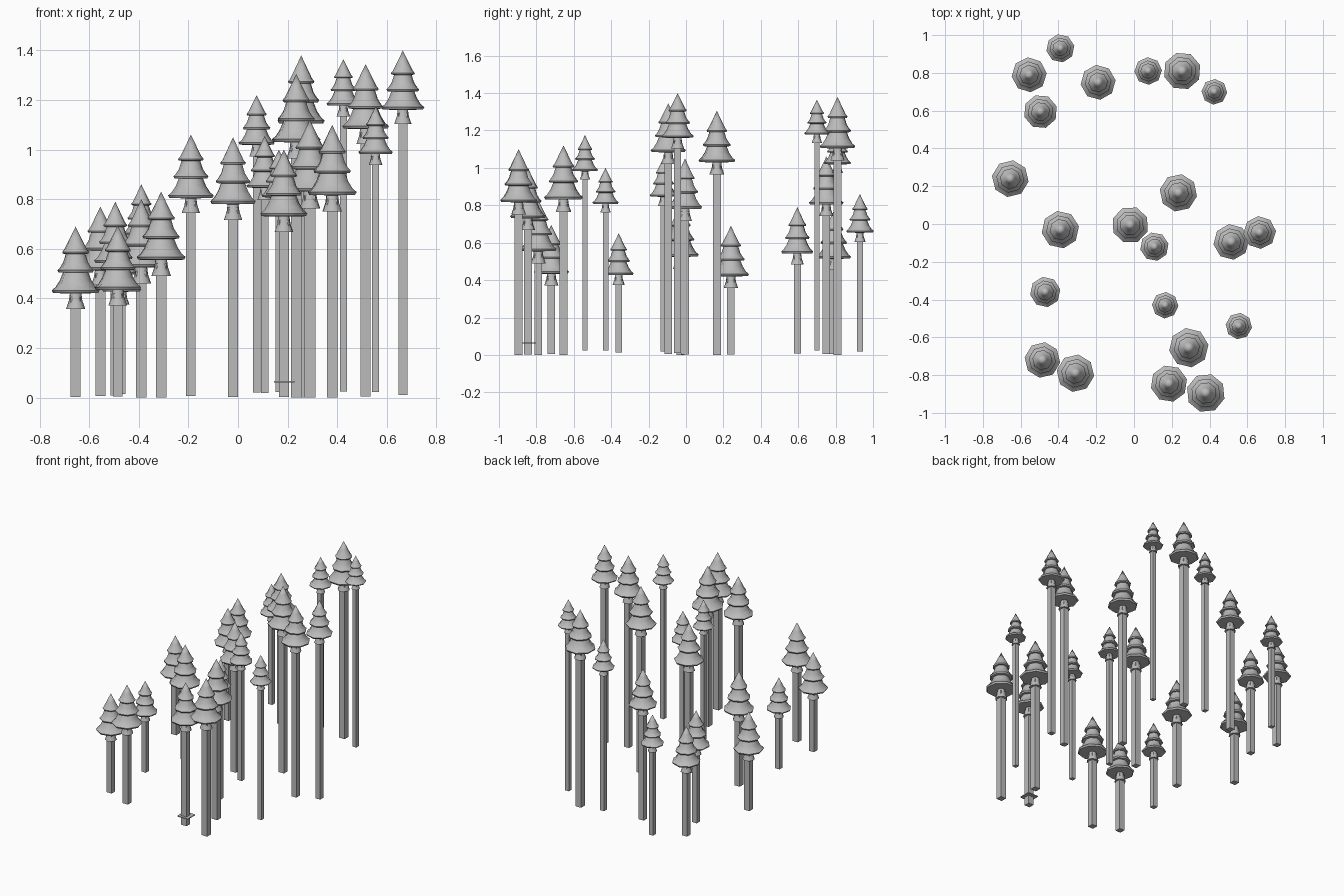
import bpy, bmesh, math, random

random.seed(4)
SIDES = 8

gray = bpy.data.materials.new("plain gray")
gray.diffuse_color = (0.5, 0.5, 0.5, 1)

# foliage profile: (radius, depth below tip), in units of the crown radius
CROWN = [(0, 0), (0.27, 0.55), (0.46, 0.93), (0.56, 1.05), (0.53, 1.12), (0.41, 1.13),
         (0.52, 1.48), (0.66, 1.70), (0.76, 1.80), (0.72, 1.89), (0.53, 1.90),
         (0.66, 2.22), (0.84, 2.50), (1.0, 2.63), (0.94, 2.74), (0.24, 2.76),
         (0.28, 3.05), (0.40, 3.40), (0, 3.40)]

# trees: x, y, crown radius, tip height
TREES = [(-0.39, 0.93, 0.075, 0.86), (-0.555, 0.79, 0.093, 0.77), (-0.495, 0.595, 0.09, 0.79),
         (-0.19, 0.75, 0.093, 1.06), (0.075, 0.81, 0.073, 1.22), (0.255, 0.81, 0.10, 1.38),
         (0.425, 0.70, 0.068, 1.365), (-0.655, 0.24, 0.098, 0.69), (0.235, 0.165, 0.10, 1.305),
         (-0.39, -0.03, 0.10, 0.80), (-0.02, -0.005, 0.098, 1.05), (0.108, -0.12, 0.076, 1.055),
         (0.515, -0.095, 0.095, 1.345), (0.665, -0.045, 0.087, 1.40), (-0.47, -0.36, 0.081, 0.65),
         (0.165, -0.43, 0.07, 1.00), (0.555, -0.54, 0.07, 1.175), (-0.485, -0.72, 0.095, 0.695),
         (-0.31, -0.79, 0.10, 0.83), (0.29, -0.655, 0.105, 1.12), (0.185, -0.845, 0.098, 1.00),
         (0.38, -0.895, 0.103, 1.10)]


def finish(name, bm, loc):
    mesh = bpy.data.meshes.new(name)
    bmesh.ops.recalc_face_normals(bm, faces=bm.faces)
    bm.to_mesh(mesh)
    bm.free()
    mesh.materials.append(gray)
    obj = bpy.data.objects.new(name, mesh)
    obj.location = loc
    bpy.context.collection.objects.link(obj)
    return obj


def box(name, x, y, z0, z1, half):
    bm = bmesh.new()
    bmesh.ops.create_cube(bm, size=1)
    bmesh.ops.scale(bm, vec=(2 * half, 2 * half, z1 - z0), verts=bm.verts)
    return finish(name, bm, (x, y, (z0 + z1) / 2))


def crown(name, x, y, r, top):
    # turn the tiered profile around the trunk axis
    bm = bmesh.new()
    turn = random.uniform(0, math.tau / SIDES)
    rings = []
    for pr, depth in CROWN:
        rings.append([bm.verts.new((pr * r * math.cos(turn + math.tau * i / SIDES),
                                    pr * r * math.sin(turn + math.tau * i / SIDES),
                                    -depth * r)) for i in range(SIDES)])
    for a, b in zip(rings, rings[1:]):
        for i in range(SIDES):
            j = (i + 1) % SIDES
            bm.faces.new((a[i], b[i], b[j], a[j]))
    bmesh.ops.remove_doubles(bm, verts=bm.verts, dist=1e-5)
    obj = finish(name, bm, (x, y, top))
    obj.data.shade_smooth()
    obj.data.set_sharp_from_angle(angle=math.radians(50))


for n, (x, y, r, top) in enumerate(TREES, 1):
    crown(f"foliage_{n}", x, y, r, top)
    # smaller trees have slightly raised trunk bottoms
    box(f"trunk_{n}", x, y, max(0, (0.1 - r) * 0.75), top - 2.9 * r, 0.21 * r)

# thin collar plate low on one trunk
box("trunk_plate", 0.187, -0.842, 0.06, 0.066, 0.041)
